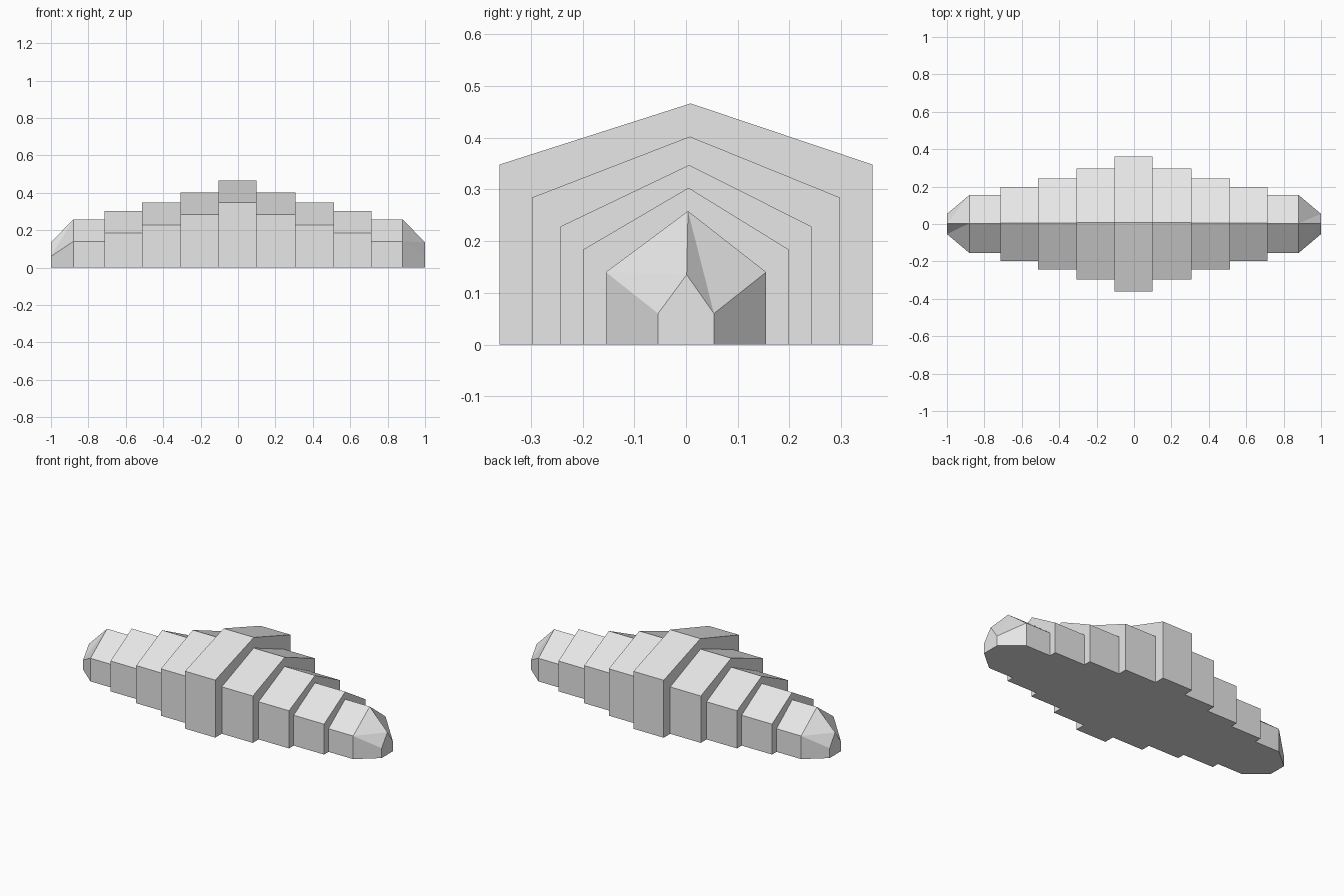
import bpy, bmesh

cube = bpy.data.objects.get("Cube")
if cube:
    bpy.data.objects.remove(cube, do_unlink=True)

# Single plain material
grey = bpy.data.materials.new("light grey")
grey.use_nodes = True
colour = (0.8, 0.8, 0.8, 1)
grey.diffuse_color = colour
grey.node_tree.nodes["Principled BSDF"].inputs["Base Color"].default_value = colour


def ring(bm, x, half, shoulder, peak):
    """Gabled cross-section, its ridge slightly off centre."""
    points = [(-half, 0), (-half, shoulder), (half * 0.025, peak),
              (half, shoulder), (half, 0)]
    return [bm.verts.new((x, y, z)) for y, z in points]


def gabled_block(name, start, end, sections):
    """Flat-shaded loft between two gabled sections."""
    bm = bmesh.new()
    a = ring(bm, start, *sections[0])
    b = ring(bm, end, *sections[1])
    bm.faces.new(a)
    bm.faces.new(b)
    for i in range(5):
        j = (i + 1) % 5
        if sections[0] != sections[1] and i in (1, 2):
            # Folded roof of a tapered tip; the fold turns with the end
            if (i == 1) == (end > 0):
                k, m = 1, 2
            else:
                k, m = (2, 1) if i == 1 else (2, 3)
            if i == 2 and k == 1:
                k, m = 3, 2
            bm.faces.new((a[i], a[j], b[m]))
            bm.faces.new((b[i], b[j], a[k]))
        else:
            bm.faces.new((a[i], a[j], b[j], b[i]))
    bmesh.ops.recalc_face_normals(bm, faces=bm.faces[:])
    mesh = bpy.data.meshes.new(name)
    bm.to_mesh(mesh)
    bm.free()
    mesh.materials.append(grey)
    obj = bpy.data.objects.new(name, mesh)
    bpy.context.collection.objects.link(obj)


# Tallest block in the middle
centre = (0.36, 0.348, 0.466)
gabled_block("centre_block", -0.103, 0.1, (centre, centre))

# Steps descending to both ends: outer x, half width, shoulder, peak
steps = [(0.308, 0.298, 0.284, 0.402),
         (0.512, 0.243, 0.228, 0.347),
         (0.715, 0.198, 0.184, 0.303),
         (0.88, 0.155, 0.14, 0.258)]
tip = (0.054, 0.06, 0.135)
for side, sign in (("left", 1), ("right", -1)):
    inner = 0.1
    for n, (outer, *section) in enumerate(steps, 1):
        gabled_block(f"{side}_step_{n}", sign * inner, sign * outer,
                     (section, section))
        inner = outer
    gabled_block(f"{side}_tip", sign * inner, sign, (section, tip))
